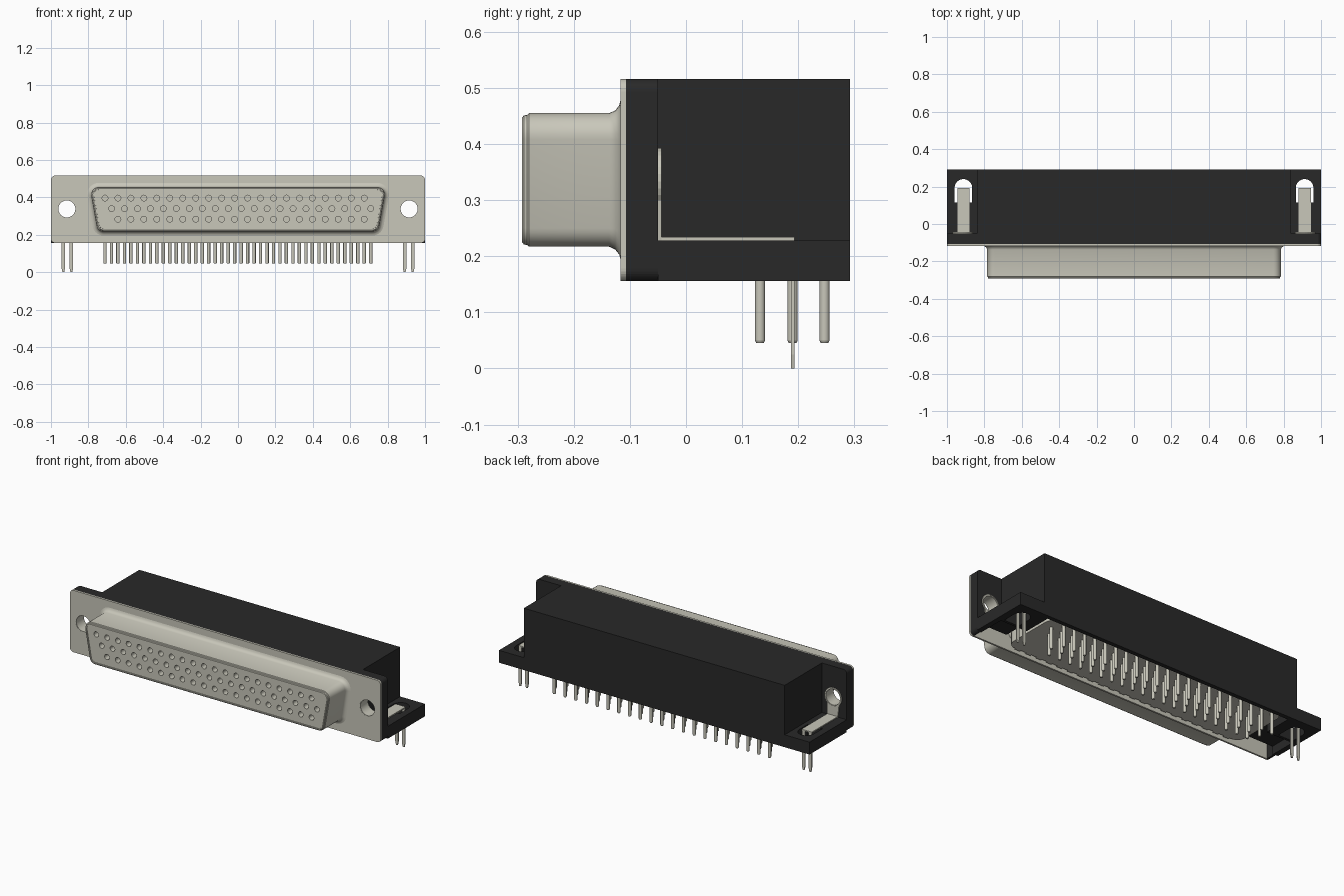
import bpy, bmesh, math
from mathutils import Matrix, Vector

if "Cube" in bpy.data.objects:
    bpy.data.objects.remove(bpy.data.objects["Cube"], do_unlink=True)


def material(name, col):
    m = bpy.data.materials.new(name)
    m.use_nodes = True
    m.diffuse_color = (*col, 1)
    m.node_tree.nodes["Principled BSDF"].inputs["Base Color"].default_value = (*col, 1)
    return m


METAL = material("warm grey metal", (0.58, 0.57, 0.49))
BLACK = material("black plastic", (0.022, 0.022, 0.022))


def finish(name, bm, mat):
    bmesh.ops.recalc_face_normals(bm, faces=bm.faces)
    me = bpy.data.meshes.new(name)
    bm.to_mesh(me)
    bm.free()
    me.materials.append(mat)
    ob = bpy.data.objects.new(name, me)
    bpy.context.collection.objects.link(ob)
    return ob


def activate(ob):
    bpy.ops.object.select_all(action='DESELECT')
    ob.select_set(True)
    bpy.context.view_layer.objects.active = ob


def smooth(ob):
    activate(ob)
    bpy.ops.object.shade_smooth_by_angle(angle=math.radians(35))


def add_box(bm, x, y, z):
    c = Vector(((x[0] + x[1]) / 2, (y[0] + y[1]) / 2, (z[0] + z[1]) / 2))
    s = Matrix.Diagonal((x[1] - x[0], y[1] - y[0], z[1] - z[0], 1))
    bmesh.ops.create_cube(bm, size=1, matrix=Matrix.Translation(c) @ s)


def box(name, x, y, z, mat):
    bm = bmesh.new()
    add_box(bm, x, y, z)
    return finish(name, bm, mat)


def add_cyl(bm, x, y, z, r, length, axis='Y', seg=24, r_low=None):
    rot = Matrix.Rotation(math.pi / 2, 4, 'X') if axis == 'Y' else Matrix()
    bmesh.ops.create_cone(bm, cap_ends=True, segments=seg, radius1=r_low or r, radius2=r,
                          depth=length, matrix=Matrix.Translation((x, y, z)) @ rot)


def cut(ob, *cutters):
    activate(ob)
    for c in cutters:
        c.hide_render = True
        mod = ob.modifiers.new("cut", 'BOOLEAN')
        mod.operation, mod.solver, mod.object = 'DIFFERENCE', 'EXACT', c
        bpy.ops.object.modifier_apply(modifier=mod.name)


def loft(name, loops, mat, cap=True):
    """Skin a list of equal-length point loops."""
    bm = bmesh.new()
    rings = [[bm.verts.new(p) for p in loop] for loop in loops]
    n = len(rings[0])
    for a, b in zip(rings, rings[1:]):
        for i in range(n):
            bm.faces.new((a[i], a[(i + 1) % n], b[(i + 1) % n], b[i]))
    if cap:
        bm.faces.new(rings[0])
        bm.faces.new(rings[-1])
    return finish(name, bm, mat)


def arc(cx, cz, r, a0, a1, n=7):
    return [(cx + r * math.cos(math.radians(a0 + (a1 - a0) * i / n)),
             cz + r * math.sin(math.radians(a0 + (a1 - a0) * i / n))) for i in range(n + 1)]


def d_loop(y, inset):
    """Rounded trapezoid section, wider at the top."""
    r = 0.04 - inset
    half = arc(0.717, 0.257, r, -90, -10) + arc(0.745, 0.415, r, -10, 90)
    return [(x, y, z) for x, z in half] + [(-x, y, z) for x, z in reversed(half)]


def rounded_rect(r, x, lo, hi):
    half = arc(x - r, lo + r, r, -90, 0) + arc(x - r, hi - r, r, 0, 90)
    return half + [(-a, b) for a, b in reversed(half)]


def plate_loop(y):
    return [(a, y, b) for a, b in rounded_rect(0.022, 1.0, 0.156, 0.516)]


# Cutters: screw holes, cavity open below, wide recesses in flange and shelves
bm = bmesh.new()
for s in (-1, 1):
    add_cyl(bm, s * 0.915, -0.08, 0.338, 0.048, 0.2, seg=32)
screw_cut = finish("screw_hole_cutter", bm, BLACK)
cavity = box("cavity_cutter", (-0.8, 0.8), (-0.2, 0.268), (0.1, 0.44), BLACK)
recess = box("recess_cutter", (-0.97, 0.97), (-0.2, 0.1), (0.1, 0.205), BLACK)
flange_recess = box("flange_recess_cutter", (-0.975, 0.975), (-0.2, -0.058), (0.1, 0.28), BLACK)

# Black housing: flange and main block
flange = loft("housing_flange", [plate_loop(-0.107), plate_loop(-0.05)], BLACK)
cut(flange, screw_cut, cavity, recess, flange_recess)
block = box("housing_block", (-0.84, 0.84), (-0.05, 0.292), (0.156, 0.516), BLACK)
cut(block, cavity, recess)

for s, side in ((1, "left"), (-1, "right")):
    def span(a, b):
        return tuple(sorted((s * a, s * b)))
    # Shelf with a keyhole opening for the board lock
    shelf = box(side + "_shelf", span(0.84, 1.0), (-0.05, 0.292), (0.156, 0.228), BLACK)
    bm = bmesh.new()
    add_cyl(bm, s * 0.912, 0.193, 0.19, 0.047, 0.2, 'Z', 32)
    round_cut = finish(side + "_round_cutter", bm, BLACK)
    slot_cut = box(side + "_slot_cutter", span(0.865, 0.959), (0.115, 0.193), (0.1, 0.3), BLACK)
    cut(shelf, recess, round_cut, slot_cut)
    for c in (round_cut, slot_cut):
        bpy.data.objects.remove(c, do_unlink=True)

    # Bracket upright with rounded top and screw hole
    out = [(s * 0.912 - 0.033, 0.228), (s * 0.912 + 0.033, 0.228)]
    out += arc(s * 0.915, 0.338, 0.055, -45, 225, 20)
    upright = loft(side + "_bracket_upright",
                   [[(x, y, z) for x, z in out] for y in (-0.051, -0.044)], METAL)
    cut(upright, screw_cut)
    # Bracket foot and the two pointed prongs
    bm = bmesh.new()
    add_box(bm, span(0.879, 0.945), (-0.048, 0.193), (0.227, 0.234))
    foot = finish(side + "_bracket_foot", bm, METAL)
    for px, where in ((0.891, "inner"), (0.934, "outer")):
        shape = [(-0.01, 0.23), (-0.01, 0.025), (-0.005, 0.0), (0.005, 0.0), (0.01, 0.025), (0.01, 0.23)]
        loft(f"{side}_{where}_prong",
             [[(s * px + x, y, z) for x, z in shape] for y in (0.187, 0.193)], METAL)

    # Metal sleeve lining the screw hole
    rings = [[(x, y, z) for x, z in arc(s * 0.915, 0.338, r, 0, 348.75, 31)]
             for y, r in ((-0.116, 0.0485), (-0.046, 0.0485), (-0.046, 0.0455), (-0.116, 0.0455))]
    smooth(loft(side + "_screw_sleeve", rings + rings[:1], METAL, cap=False))

# Metal face plate
plate = loft("face_plate", [plate_loop(-0.117), plate_loop(-0.107)], METAL)
cut(plate, screw_cut)

# Flared shell with rolled front rim
shell_steps = [(-0.116, -0.026), (-0.119, -0.014), (-0.126, -0.005), (-0.137, 0), (-0.28, 0),
               (-0.283, 0.003), (-0.289, 0.004), (-0.292, 0.008), (-0.292, 0.014), (-0.28, 0.015)]
smooth(loft("connector_shell", [d_loop(y, d) for y, d in shell_steps], METAL, cap=False))

# Contact insert with three staggered rows of sockets
PITCH = 0.0693
rows = [(21, -0.711, 0.396, 0.247), (21, -0.676, 0.340, 0.190), (20, -0.642, 0.283, 0.132)]
insert = loft("contact_insert", [d_loop(-0.288, 0.013), d_loop(-0.08, 0.013)], METAL)
bm = bmesh.new()
for count, x0, z, _ in rows:
    for i in range(count):
        add_cyl(bm, x0 + i * PITCH, -0.28, z, 0.0155, 0.09, seg=16)
socket_cut = finish("socket_cutter", bm, BLACK)
cut(insert, socket_cut)
smooth(insert)

# Pin tray closing the underside, with small ribs along its front edge
tray = rounded_rect(0.05, 0.77, -0.088, 0.266)
loft("pin_tray", [[(x, y, z) for x, y in tray] for z in (0.17, 0.43)], METAL)
bm = bmesh.new()
for i in range(21):
    x = (i - 10) * PITCH
    add_box(bm, (x - 0.017, x + 0.017), (-0.1, -0.086), (0.172, 0.22))
finish("tray_ribs", bm, METAL)

# Solder pins with tapered tips
bm = bmesh.new()
for count, x0, _, y in rows:
    for i in range(count):
        x = x0 + i * PITCH
        add_cyl(bm, x, y, 0.115, 0.009, 0.13, 'Z', 12)
        add_cyl(bm, x, y, 0.0475, 0.009, 0.005, 'Z', 12, r_low=0.0065)
smooth(finish("solder_pins", bm, METAL))

for c in (screw_cut, cavity, recess, flange_recess, socket_cut):
    bpy.data.objects.remove(c, do_unlink=True)
